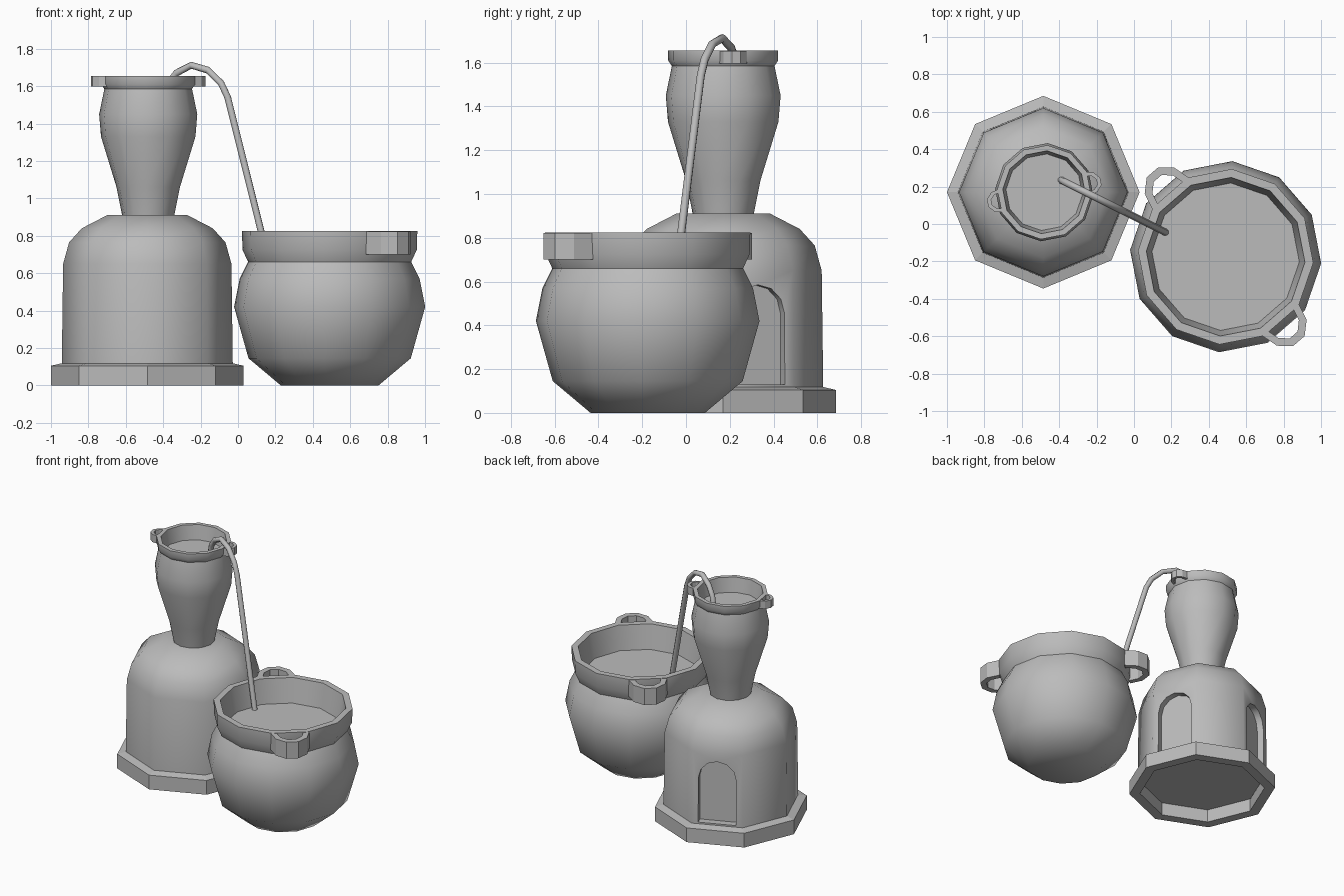
import bpy, bmesh
from math import sin, cos, pi, radians
from mathutils import Matrix, Vector

cube = bpy.data.objects.get("Cube")
if cube:
    bpy.data.objects.remove(cube, do_unlink=True)

clay = bpy.data.materials.new("grey_clay")
clay.use_nodes = True
clay.diffuse_color = (0.5, 0.5, 0.5, 1)
clay.node_tree.nodes["Principled BSDF"].inputs["Base Color"].default_value = (0.5, 0.5, 0.5, 1)

KILN = (-0.485, 0.17)
VASE = (-0.48, 0.17)
POT = (0.49, -0.175)
TWIST = -4  # shared turn of the two vessels, degrees


def finish(name, bm, smooth=None):
    bmesh.ops.recalc_face_normals(bm, faces=bm.faces)
    mesh = bpy.data.meshes.new(name)
    bm.to_mesh(mesh)
    bm.free()
    obj = bpy.data.objects.new(name, mesh)
    bpy.context.collection.objects.link(obj)
    mesh.materials.append(clay)
    if smooth:
        smooth_by_angle(obj, smooth)
    return obj


def select(obj):
    bpy.ops.object.select_all(action='DESELECT')
    obj.select_set(True)
    bpy.context.view_layer.objects.active = obj


def smooth_by_angle(obj, angle):
    select(obj)
    bpy.ops.object.shade_smooth_by_angle(angle=radians(angle))


def lathe(name, profile, sides, centre, turn=0, smooth=None, ring=False):
    """Revolve (radius, height) pairs; ends are capped, or joined for a ring."""
    bm = bmesh.new()
    loops = []
    for r, z in profile:
        angles = [radians(turn) + 2 * pi * i / sides for i in range(sides)]
        loops.append([bm.verts.new((centre[0] + r * cos(a), centre[1] + r * sin(a), z))
                      for a in angles])
    pairs = list(zip(loops, loops[1:]))
    if ring:
        pairs.append((loops[-1], loops[0]))
    else:
        bm.faces.new(loops[0])
        bm.faces.new(loops[-1])
    for low, high in pairs:
        for i in range(sides):
            j = (i + 1) % sides
            bm.faces.new((low[i], low[j], high[j], high[i]))
    return finish(name, bm, smooth)


def extrude_outline(name, points, depth, matrix):
    """Extrude a flat outline along local z and place it."""
    bm = bmesh.new()
    face = bm.faces.new([bm.verts.new((x, y, 0)) for x, y in points])
    top = bmesh.ops.extrude_face_region(bm, geom=[face])["geom"]
    bmesh.ops.translate(bm, vec=(0, 0, depth),
                        verts=[v for v in top if isinstance(v, bmesh.types.BMVert)])
    bm.transform(matrix)
    return finish(name, bm)


def place(centre, angle, z=0):
    return Matrix.Translation((*centre, z)) @ Matrix.Rotation(radians(angle), 4, 'Z')


def half_oval(half_width, reach, steps):
    return [(half_width * cos(pi * i / steps), reach * sin(pi * i / steps))
            for i in range(steps + 1)]


def handles(name, centre, angle, start, size, z, height):
    """Two loop handles on opposite sides of a rim."""
    outer = [(start + y, x) for x, y in half_oval(0.13 * size, 0.16 * size, 5)]
    inner = [(start + y, x) for x, y in half_oval(0.09 * size, 0.115 * size, 5)]
    for side, turn in (("a", angle), ("b", angle + 180)):
        extrude_outline(f"{name}_{side}", outer + inner[::-1], height,
                        place(centre, turn, z))


# Kiln plinth: an open octagonal ring
lathe("kiln_plinth", [(0.515, 0), (0.515, 0.105), (0.45, 0.12), (0.44, 0.09), (0.44, 0)],
      8, KILN, ring=True)

# Kiln body with a domed top
body = lathe("kiln_body", [(0.457, 0.1), (0.457, 0.12), (0.45, 0.65), (0.418, 0.765),
                           (0.35, 0.84), (0.215, 0.91)], 8, KILN)

# Arched recesses in two of the kiln walls
arch = [(-0.13, 0.13), (0.13, 0.13)] + [(x, 0.455 + y) for x, y in half_oval(0.13, 0.13, 6)]
upright = Matrix(((0, 0, 1, 0), (1, 0, 0, 0), (0, 1, 0, 0), (0, 0, 0, 1)))
for angle in (22.5, 112.5):
    cutter = extrude_outline("arch_cutter", arch, 0.2,
                             place(KILN, angle) @ Matrix.Translation((0.37, 0, 0)) @ upright)
    cutter.hide_render = True
    cut = body.modifiers.new("arch", 'BOOLEAN')
    cut.operation = 'DIFFERENCE'
    cut.object = cutter
    select(body)
    bpy.ops.object.modifier_apply(modifier=cut.name)
    bpy.data.objects.remove(cutter, do_unlink=True)
smooth_by_angle(body, 50)

# Tall vessel on the kiln, filled to just below the rim
lathe("upper_vessel", [(0.138, 0.9), (0.17, 1.06), (0.253, 1.33), (0.263, 1.45),
                       (0.235, 1.585), (0.252, 1.61), (0.252, 1.655), (0.222, 1.655),
                       (0.205, 1.55)], 12, VASE, TWIST, smooth=40)
handles("upper_handle", VASE, TWIST + 15, 0.232, 0.5, 1.597, 0.057)

# Wide pot beside the kiln, filled to the neck
lathe("lower_pot", [(0.262, 0), (0.435, 0.145), (0.512, 0.42), (0.482, 0.57),
                    (0.437, 0.66), (0.467, 0.725), (0.47, 0.825), (0.425, 0.825),
                    (0.395, 0.65)], 12, POT, TWIST, smooth=42)
handles("lower_handle", POT, TWIST - 45, 0.445, 1, 0.7, 0.122)

# Bent pipe from the upper vessel down into the pot
path = [(-0.39, 1.54), (-0.375, 1.61), (-0.33, 1.67), (-0.25, 1.712), (-0.16, 1.685),
        (-0.09, 1.615), (-0.055, 1.54), (0.168, 0.645)]
curve = bpy.data.curves.new("pipe", 'CURVE')
curve.dimensions = '3D'
curve.bevel_depth = 0.019
curve.bevel_resolution = 2
curve.use_fill_caps = True
spline = curve.splines.new('POLY')
spline.points.add(len(path) - 1)
for point, (x, z) in zip(spline.points, path):
    point.co = (x, 0.235 - 0.5 * (x + 0.39), z, 1)
spline.use_smooth = True
curve.materials.append(clay)
bpy.context.collection.objects.link(bpy.data.objects.new("pipe", curve))
